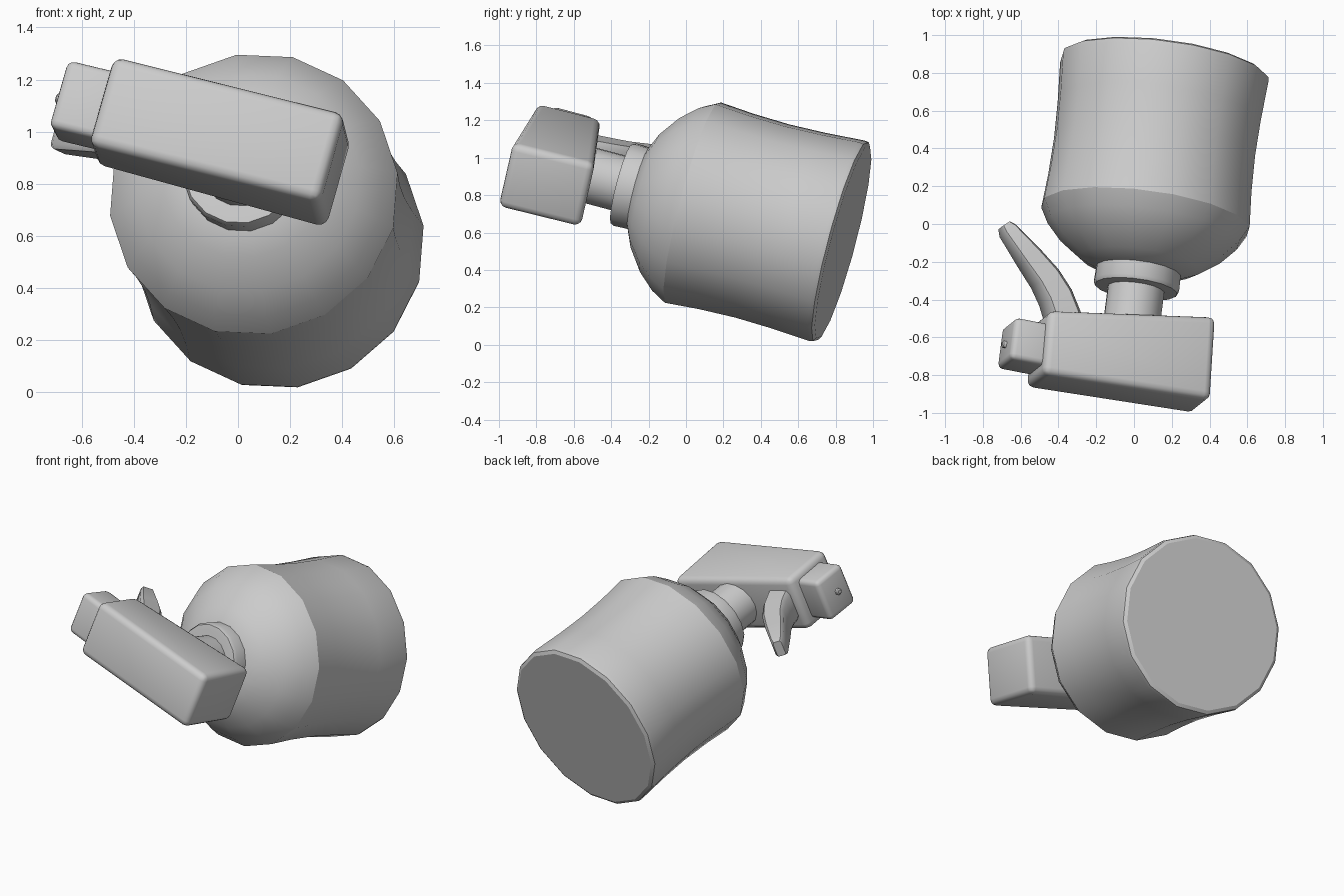
import bpy, bmesh, math
from mathutils import Matrix, Vector

cube = bpy.data.objects.get("Cube")
if cube:
    bpy.data.objects.remove(cube, do_unlink=True)

grey = bpy.data.materials.new("plain grey")
grey.use_nodes = True
grey.diffuse_color = (0.6, 0.6, 0.6, 1)
grey.node_tree.nodes["Principled BSDF"].inputs["Base Color"].default_value = (0.6, 0.6, 0.6, 1)

# The bottle lies tilted: local z runs from its base to the spray head,
# local x along the spray head
axis = Vector((-0.13, -1, 0.265)).normalized()
along = Vector((1, -0.194, -0.24))
along = (along - axis * along.dot(axis)).normalized()
side = axis.cross(along)
tilt = Matrix((along, side, axis)).transposed().to_4x4()
placement = Matrix.Translation((0.165, 0.84, 0.547)) @ tilt


def finish(name, bm, angle=30):
    bmesh.ops.recalc_face_normals(bm, faces=bm.faces[:])
    mesh = bpy.data.meshes.new(name)
    bm.to_mesh(mesh)
    bm.free()
    mesh.materials.append(grey)
    obj = bpy.data.objects.new(name, mesh)
    bpy.context.collection.objects.link(obj)
    obj.matrix_world = placement
    bpy.ops.object.select_all(action='DESELECT')
    obj.select_set(True)
    bpy.context.view_layer.objects.active = obj
    bpy.ops.object.shade_smooth_by_angle(angle=math.radians(angle))
    return obj


def loft(name, rings, angle=30):
    """Skin a list of point rings and cap both ends."""
    bm = bmesh.new()
    loops = [[bm.verts.new(p) for p in ring] for ring in rings]
    for low, high in zip(loops, loops[1:]):
        for i in range(len(low)):
            j = (i + 1) % len(low)
            bm.faces.new((low[i], low[j], high[j], high[i]))
    bm.faces.new(loops[0])
    bm.faces.new(loops[-1])
    return finish(name, bm, angle)


def lathe(name, profile, sides=16):
    turns = [math.tau * i / sides for i in range(sides)]
    return loft(name, [[(r * math.cos(t), r * math.sin(t), z) for t in turns]
                       for r, z in profile])


def block(name, outline, half, bevel):
    """Extrude an x-z outline across y and round every edge."""
    bm = bmesh.new()
    face = bm.faces.new([bm.verts.new((x, -half, z)) for x, z in outline])
    out = bmesh.ops.extrude_face_region(bm, geom=[face])
    bmesh.ops.translate(bm, vec=(0, 2 * half, 0),
                        verts=[v for v in out["geom"] if isinstance(v, bmesh.types.BMVert)])
    bmesh.ops.recalc_face_normals(bm, faces=bm.faces[:])
    bmesh.ops.bevel(bm, geom=bm.edges[:], offset=bevel, segments=3,
                    profile=0.5, affect='EDGES')
    return finish(name, bm, 40)


# Bottle with slightly waisted wall and domed shoulder
lathe("bottle", [(0.535, 0), (0.556, 0.012), (0.56, 0.035), (0.546, 0.25), (0.54, 0.45),
                 (0.546, 0.65), (0.56, 0.837), (0.515, 0.92), (0.435, 1.01),
                 (0.32, 1.095), (0.2, 1.15)])

# Screw collar and neck
lathe("collar", [(0.225, 1.08), (0.23, 1.215), (0.22, 1.235), (0.19, 1.238)])
lathe("neck", [(0.152, 1.15), (0.152, 1.5)])

# Spray head, shallower at the nozzle end
block("spray_head", [(-0.5, 1.485), (0.41, 1.345), (0.44, 1.8), (-0.485, 1.835)], 0.182, 0.04)
block("nozzle", [(-0.665, 1.545), (-0.42, 1.545), (-0.42, 1.775), (-0.665, 1.775)], 0.138, 0.03)

# Nozzle tip poking out of the end
pin = lathe("nozzle_tip", [(0.02, 0), (0.02, 0.03), (0.012, 0.036)], 12)
pin.matrix_world = (placement @ Matrix.Translation((-0.65, 0, 1.67))
                    @ Matrix.Rotation(-math.pi / 2, 4, 'Y'))

# Curved trigger: centre x, centre z, half depth, half width
stations = [(-0.758, 1.03, 0.026, 0.05), (-0.735, 1.055, 0.04, 0.064),
            (-0.6, 1.18, 0.06, 0.078), (-0.5, 1.275, 0.07, 0.088),
            (-0.43, 1.365, 0.076, 0.098), (-0.375, 1.47, 0.08, 0.105),
            (-0.34, 1.56, 0.08, 0.105)]
rings = []
for i, (x, z, depth, width) in enumerate(stations):
    before, after = stations[max(i - 1, 0)], stations[min(i + 1, len(stations) - 1)]
    run = Vector((after[0] - before[0], 0, after[1] - before[1])).normalized()
    across = Vector((run.z, 0, -run.x))
    ring = []
    for p, q in ((1, .75), (.75, 1), (-.75, 1), (-1, .75),
                 (-1, -.75), (-.75, -1), (.75, -1), (1, -.75)):
        ring.append(Vector((x, 0, z)) + across * depth * p + Vector((0, width * q, 0)))
    rings.append(ring)
loft("trigger", rings, 50)
